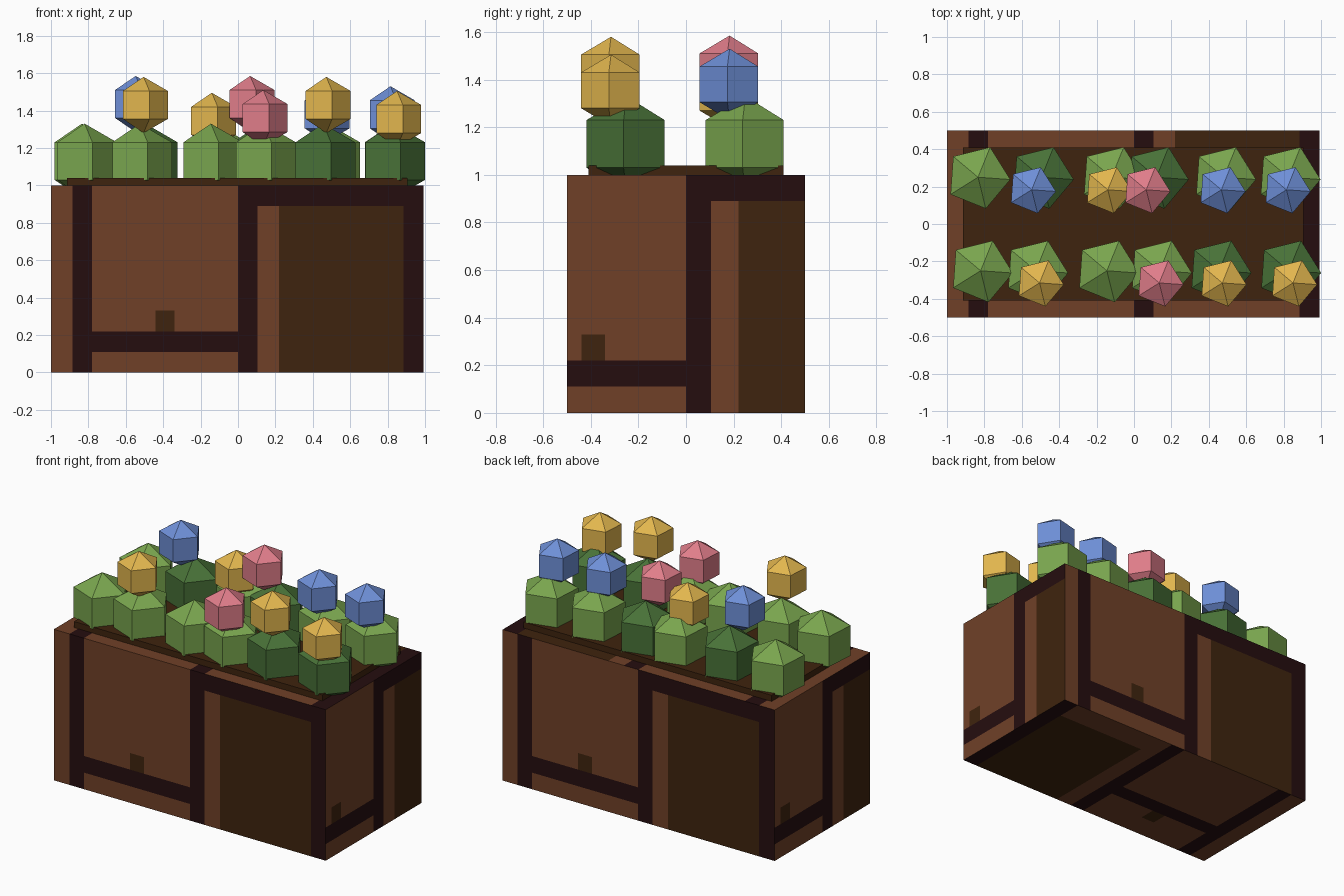
import bpy, bmesh
from math import radians
from mathutils import Matrix, Vector

cube = bpy.data.objects.get("Cube")
if cube:
    bpy.data.objects.remove(cube, do_unlink=True)


def material(name, rgb):
    # 0-255 display values converted to linear
    lin = [((c / 255 + 0.055) / 1.055) ** 2.4 for c in rgb]
    m = bpy.data.materials.new(name)
    m.use_nodes = True
    m.diffuse_color = (*lin, 1)
    bsdf = m.node_tree.nodes["Principled BSDF"]
    bsdf.inputs["Base Color"].default_value = (*lin, 1)
    bsdf.inputs["Roughness"].default_value = 0.9
    return m


WOOD = material("wood_brown", (112, 64, 39))
FRAME = material("dark_frame", (37, 13, 15))
EARTH = material("deep_brown", (63, 36, 14))
LEAF = material("light_green", (121, 165, 78))
SHADE_LEAF = material("dark_green", (72, 113, 55))
YELLOW = material("yellow", (226, 182, 78))
PINK = material("pink", (224, 125, 138))
BLUE = material("blue", (110, 143, 215))


def finish(bm, name, mats):
    mesh = bpy.data.meshes.new(name)
    bm.to_mesh(mesh)
    bm.free()
    for m in mats:
        mesh.materials.append(m)
    obj = bpy.data.objects.new(name, mesh)
    bpy.context.collection.objects.link(obj)
    return obj


def box(x0, x1, half_y, z0, z1):
    bm = bmesh.new()
    size = Matrix.Diagonal((x1 - x0, 2 * half_y, z1 - z0, 1))
    place = Matrix.Translation(((x0 + x1) / 2, 0, (z0 + z1) / 2))
    bmesh.ops.create_cube(bm, size=1, matrix=place @ size)
    return bm


def panel_colour(u, v):
    """0 wood, 1 frame, 2 deep brown, in panel coordinates."""
    if -0.885 < u < -0.78 or 0 < u < 0.105 or u > 0.885:
        return 1
    if u > 0:
        if v > 0.89:
            return 1
        return 2 if u > 0.22 and v > -0.33 else 0
    if u > -0.78 and 0.11 < v < 0.22:
        return 1
    if -0.44 < u < -0.34 and 0.22 < v < 0.33:
        return 2
    return 0


# Planter box: cut along the plank edges, then coloured side by side
bm = box(-1, 0.993, 0.5, 0, 1)
U_CUTS = (0, 0.105, 0.22, 0.34, 0.44, 0.78, 0.885)
V_CUTS = (0.11, 0.22, 0.33, 0.89)


def cut(axis, value):
    normal = Vector((0, 0, 0))
    normal[axis] = 1
    bmesh.ops.bisect_plane(bm, geom=bm.verts[:] + bm.edges[:] + bm.faces[:],
                           dist=1e-5, plane_co=normal * value, plane_no=normal)


for c in U_CUTS:
    for sign in (-1, 1):
        cut(0, c * sign)
for c in sorted(set(U_CUTS + V_CUTS)):
    if c < 0.5:
        for sign in (-1, 1):
            cut(1, c * sign)
for c in V_CUTS:
    cut(2, c)

bm.normal_update()
for f in bm.faces:
    p, n = f.calc_center_median(), f.normal
    if abs(n.z) > 0.5:
        u, v = p.x, p.y * n.z
    elif abs(n.y) > 0.5:
        u, v = -p.x * n.y, p.z
    else:
        u, v = p.y * n.x, p.z
    f.material_index = panel_colour(u, v)
finish(bm, "planter_box", (WOOD, FRAME, EARTH))

# Soil slab rising just above the rim
finish(box(-0.915, 0.905, 0.41, 0.97, 1.04), "soil", (EARTH,))


def blob(name, radius, x, y, z, mat):
    """Five-sided faceted ball with straight flanks."""
    bm = bmesh.new()
    m = Matrix.Translation((x, y, z)) @ Matrix.Rotation(radians(-4), 4, "Z")
    bmesh.ops.create_uvsphere(bm, u_segments=5, v_segments=3,
                              radius=radius, matrix=m)
    # point one corner towards +x
    bm.verts.ensure_lookup_table()
    ring = [w for w in bm.verts if abs(w.co.z - z) < radius * 0.9]
    first = max(ring, key=lambda w: w.co.x).co - Vector((x, y, z))
    turn = Matrix.Rotation(radians(-4) - first.xy.angle_signed(Vector((1, 0))), 3, "Z")
    bmesh.ops.rotate(bm, verts=bm.verts, cent=(x, y, z), matrix=turn)
    return finish(bm, name, (mat,))


# Bushes in two rows
ROWS = {
    "back": (0.25, ((-0.834, LEAF), (-0.495, SHADE_LEAF), (-0.12, LEAF),
                    (0.12, SHADE_LEAF), (0.48, LEAF), (0.825, LEAF))),
    "front": (-0.25, ((-0.82, LEAF), (-0.525, LEAF), (-0.145, LEAF),
                      (0.137, LEAF), (0.455, SHADE_LEAF), (0.828, SHADE_LEAF))),
}
for row, (y, bushes) in ROWS.items():
    for i, (x, mat) in enumerate(bushes, 1):
        blob(f"{row}_bush_{i}", 0.2, x, y, 1.13, mat)

# Blossoms hovering over the bushes
BLOSSOMS = {
    "back": (0.183, ((-0.547, 1.435, BLUE), (-0.14, 1.345, YELLOW),
                     (0.065, 1.435, PINK), (0.467, 1.38, BLUE),
                     (0.815, 1.38, BLUE))),
    "front": (-0.315, ((-0.505, 1.43, YELLOW), (0.135, 1.36, PINK),
                       (0.472, 1.43, YELLOW), (0.85, 1.355, YELLOW))),
}
for row, (y, flowers) in BLOSSOMS.items():
    for i, (x, z, mat) in enumerate(flowers, 1):
        blob(f"{row}_blossom_{i}", 0.15, x, y, z, mat)
